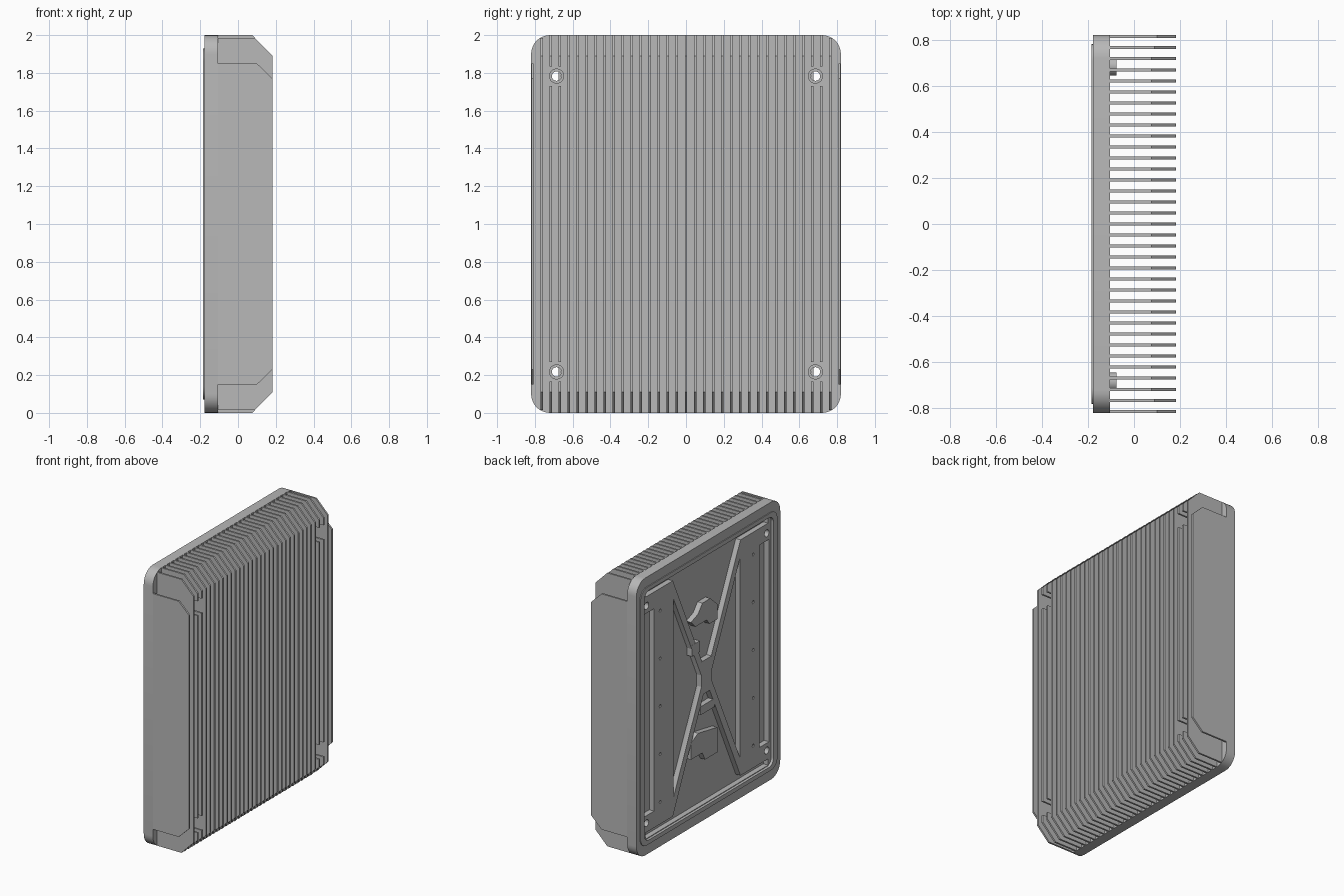
import bpy, bmesh, math
from mathutils import Vector

cube = bpy.data.objects.get("Cube")
if cube:
    bpy.data.objects.remove(cube, do_unlink=True)

metal = bpy.data.materials.new("cast_grey")
metal.use_nodes = True
GREY = (0.48, 0.48, 0.48, 1)
metal.diffuse_color = GREY
metal.node_tree.nodes["Principled BSDF"].inputs["Base Color"].default_value = GREY

W, H = 0.82, 2.0                     # half width, height
BACK, BASE, TIP = -0.178, -0.105, 0.183
LIP, DECK, FLOOR = -0.184, -0.165, -0.127
BOLTS = [(sy * 0.685, 1 + sz * 0.783) for sy in (-1, 1) for sz in (-1, 1)]


def prism(name, pts, a, b, axis="x"):
    """Extrude an outline along x (points are y, z) or along y (points are x, z)."""
    def place(p, d):
        return Vector((d, p[0], p[1])) if axis == "x" else Vector((p[0], d, p[1]))
    bm = bmesh.new()
    face = bm.faces.new([bm.verts.new(place(p, a)) for p in pts])
    ext = bmesh.ops.extrude_face_region(bm, geom=[face])
    moved = [v for v in ext["geom"] if isinstance(v, bmesh.types.BMVert)]
    bmesh.ops.translate(bm, verts=moved, vec=place((0, 0), b - a))
    bmesh.ops.recalc_face_normals(bm, faces=bm.faces)
    me = bpy.data.meshes.new(name)
    bm.to_mesh(me)
    bm.free()
    me.materials.append(metal)
    ob = bpy.data.objects.new(name, me)
    bpy.context.collection.objects.link(ob)
    return ob


def circle(y, z, r, n=24):
    return [(y + r * math.cos(math.tau * i / n), z + r * math.sin(math.tau * i / n)) for i in range(n)]


def rounded(hy, z0, z1, r, n=8):
    pts = []
    for k, (sy, cz) in enumerate([(1, z1 - r), (-1, z1 - r), (-1, z0 + r), (1, z0 + r)]):
        for i in range(n + 1):
            t = math.pi / 2 * (k + i / n)
            pts.append((sy * (hy - r) + r * math.cos(t), cz + r * math.sin(t)))
    return pts


def rect(y0, y1, z0, z1):
    return [(y0, z0), (y1, z0), (y1, z1), (y0, z1)]


def apply_boolean(target, tool, operation="DIFFERENCE"):
    mod = target.modifiers.new("cut", "BOOLEAN")
    mod.object, mod.operation, mod.solver = tool, operation, "EXACT"
    bpy.context.view_layer.update()
    deps = bpy.context.evaluated_depsgraph_get()
    me = bpy.data.meshes.new_from_object(target.evaluated_get(deps))
    target.modifiers.clear()
    target.data = me
    bpy.data.objects.remove(tool, do_unlink=True)


def cut(target, pts, a, b, axis="x"):
    apply_boolean(target, prism("cutter", pts, a, b, axis))


# Base plate with a thin raised lip on its back
plate = prism("base_plate", rounded(W, 0, H, 0.1), BACK, BASE)
apply_boolean(plate, prism("lip", rounded(0.78, 0.07, 1.93, 0.07), LIP, BACK + 0.02), "UNION")
cut(plate, rounded(0.735, 0.1, 1.9, 0.05), -0.3, DECK)

# Deep pockets that leave an X of ribs and two mounting bands
for s in (-1, 1):
    def flip(pts):
        return [(y, 1 + s * (z - 1)) for y, z in pts]
    cut(plate, flip([(-0.39, 1.86), (0.39, 1.86), (0.02, 1.07), (-0.02, 1.07)]), -0.3, FLOOR)
    cut(plate, flip(rect(-0.7, 0.7, 1.85, 1.895)), -0.3, FLOOR)
    cut(plate, [(s * y, z) for y, z in [(0.38, 1.72), (0.38, 0.28), (0.05, 0.98), (0.05, 1.02)]], -0.3, FLOOR)
    cut(plate, rect(s * 0.655 - 0.055, s * 0.655 + 0.055, 0.27, 1.73), -0.3, FLOOR)
    # Small screw holes along each band
    for i in range(5):
        cut(plate, circle(s * 0.53, 0.31 + i * 0.345, 0.011, 10), -0.3, FLOOR)

# Through holes for the corner bolts, with ring bosses on the fin side
for y, z in BOLTS:
    cut(plate, circle(y, z, 0.025), -0.3, 0)
    boss = prism("bolt_boss", circle(y, z, 0.04), BASE - 0.01, BASE + 0.03)
    cut(boss, circle(y, z, 0.025), -0.3, 0.3)

# Contact pads raised from the pocket floor around the centre
pads = {
    "upper_contact_pad": [(-0.12, 1.38), (-0.03, 1.38), (0.0, 1.42), (0.13, 1.42),
                          (0.18, 1.47), (0.1, 1.5), (0.05, 1.56), (-0.04, 1.56), (-0.12, 1.49)],
    "centre_contact_pad": rect(-0.06, 0.06, 0.9, 1.14),
    "lower_contact_pad": [(-0.12, 0.42), (0.02, 0.42), (0.05, 0.48), (0.18, 0.48),
                          (0.18, 0.6), (0.1, 0.64), (-0.12, 0.6)],
    "link_contact_pad": rect(-0.09, 0.07, 0.76, 0.82),
    "side_contact_pad": rect(0.08, 0.17, 1.22, 1.3),
}
for name, pts in pads.items():
    prism(name, pts, FLOOR + 0.005, DECK - 0.001)

# Cooling fins: chamfered blades, shorter at both outer sides
COUNT, PITCH, HALF = 17, 0.0478, 0.0065
for i in range(-COUNT, COUNT + 1):
    y = i * PITCH
    outer = abs(i) == COUNT
    low = 0.15 if outer else 0.014 if abs(i) == COUNT - 1 else 0.0
    knee, rise = (0.1, 0.08) if outer else (0.075, 0.11)
    if abs(i) == COUNT - 1:
        knee = 0.088
    lower = [(BASE - 0.004, low), (knee, low), (TIP, 0.23 if outer else rise)]
    outline = lower + [(x, H - z) for x, z in reversed(lower)]
    fin = prism("cooling_fin", outline, y - HALF, y + HALF, "y")
    # Clearance around the bolt heads
    if abs(i) in (14, 15):
        for z in (BOLTS[0][1], BOLTS[1][1]):
            cut(fin, [(BASE, z - 0.052), (0.3, z - 0.052), (0.3, z + 0.052), (BASE, z + 0.052)],
                y - 0.02, y + 0.02, "y")

# Smooth rounded corners, keep the machined edges sharp
for ob in bpy.context.collection.objects:
    ob.select_set(ob.type == "MESH" and ob.name.startswith(("base_plate", "bolt_boss")))
bpy.context.view_layer.objects.active = plate
bpy.ops.object.shade_smooth_by_angle(angle=math.radians(30))
